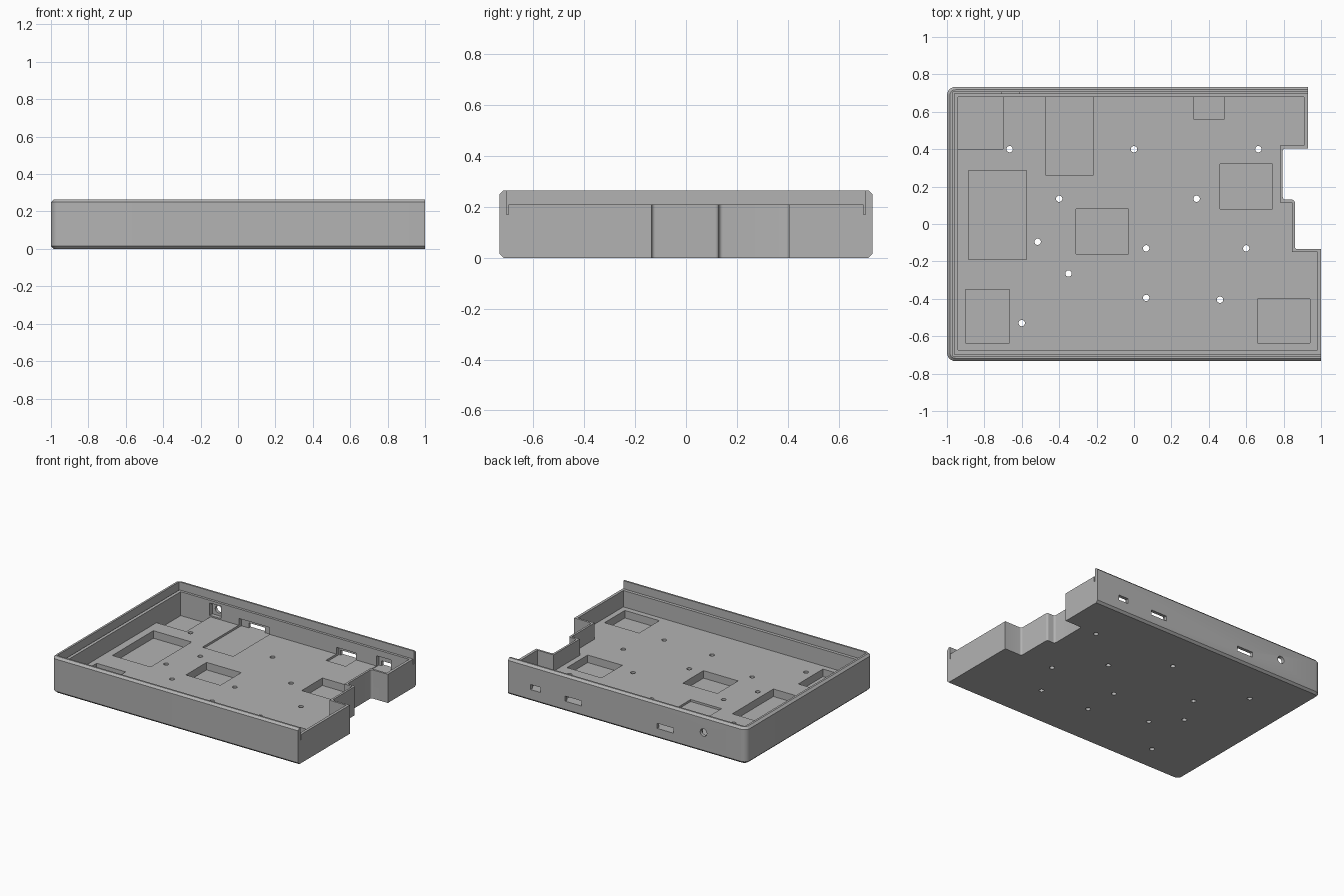
import bpy
import bmesh
import math

cube = bpy.data.objects.get("Cube")
if cube:
    bpy.data.objects.remove(cube, do_unlink=True)

# One plain grey plastic
grey = bpy.data.materials.new("grey_plastic")
grey.use_nodes = True
grey.diffuse_color = (0.45, 0.45, 0.45, 1)
grey.node_tree.nodes["Principled BSDF"].inputs["Base Color"].default_value = (0.45, 0.45, 0.45, 1)

cutters = []


def make_object(name, bm):
    bmesh.ops.recalc_face_normals(bm, faces=bm.faces)
    mesh = bpy.data.meshes.new(name)
    bm.to_mesh(mesh)
    bm.free()
    mesh.materials.append(grey)
    obj = bpy.data.objects.new(name, mesh)
    bpy.context.collection.objects.link(obj)
    return obj


def prism(points, z0, z1, rounded=None, radius=0):
    """Extrude a plan outline; round the upright edges chosen by a rule."""
    bm = bmesh.new()
    face = bm.faces.new([bm.verts.new((x, y, z0)) for x, y in points])
    top = bmesh.ops.extrude_face_region(bm, geom=[face])["geom"]
    bmesh.ops.translate(bm, vec=(0, 0, z1 - z0),
                        verts=[v for v in top if isinstance(v, bmesh.types.BMVert)])
    if rounded:
        edges = [e for e in bm.edges
                 if abs(e.verts[0].co.z - e.verts[1].co.z) > 0.01 and rounded(e.verts[0].co)]
        bmesh.ops.bevel(bm, geom=edges, offset=radius, segments=5, profile=0.5, affect='EDGES')
    return bm


def rect(x0, x1, y0, y1):
    return [(x0, y0), (x1, y0), (x1, y1), (x0, y1)]


def cut_box(name, x0, x1, y0, y1, z0, z1):
    cutters.append(make_object(name, prism(rect(x0, x1, y0, y1), z0, z1)))


def cut_round(name, centre, radius, depth, along_y=False):
    bm = bmesh.new()
    bmesh.ops.create_cone(bm, cap_ends=True, segments=24, radius1=radius, radius2=radius, depth=depth)
    obj = make_object(name, bm)
    obj.location = centre
    if along_y:
        obj.rotation_euler.x = math.pi / 2
    cutters.append(obj)


# Outer block: rounded left corners, chamfered top and bottom edges
HEIGHT, FLOOR, LEDGE, FAR = 0.265, 0.09, 0.21, 1.3
bm = prism(rect(-1, 1.2, -0.733, 0.733), 0, HEIGHT, lambda c: c.x < 0, 0.045)
rims = [e for e in bm.edges if abs(e.verts[0].co.z - e.verts[1].co.z) < 0.001]
bmesh.ops.bevel(bm, geom=rims, offset=0.015, segments=1, affect='EDGES')
tray = make_object("case_tray", bm)

# Stepped right side
steps = [(1, -1), (FAR, -1), (FAR, 1), (0.93, 1), (0.93, 0.405), (0.795, 0.405),
         (0.795, 0.13), (0.86, 0.13), (0.86, -0.135), (1, -0.135)]
cutters.append(make_object("side_step_cutter",
                           prism(steps, -0.1, 0.5, lambda c: c.x < 0.9, 0.015)))

# Main cavity, following the steps
cavity = [(-0.94, -0.675), (0.98, -0.675), (0.98, -0.15), (0.845, -0.15), (0.845, 0.115),
          (0.78, 0.115), (0.78, 0.42), (0.91, 0.42), (0.91, 0.68), (-0.94, 0.68)]
cutters.append(make_object("cavity_cutter", prism(cavity, FLOOR, 0.5)))

# Rim recess above the ledge, with a thin groove along three sides
cut_box("rim_cutter", -0.97, FAR, -0.705, 0.705, LEDGE, 0.5)
for side in (-1, 1):
    y0, y1 = sorted((side * 0.698, side * 0.705))
    cut_box("groove_cutter", -0.97, FAR, y0, y1, 0.17, 0.3)
cut_box("groove_cutter", -0.97, -0.963, -0.705, 0.705, 0.17, 0.3)

# Sunken pockets in the floor
for x0, x1, y0, y1 in [(-0.94, -0.7, 0.4, 0.68), (-0.885, -0.575, -0.19, 0.285),
                       (-0.31, -0.03, -0.16, 0.08), (0.46, 0.74, 0.08, 0.32),
                       (0.66, 0.94, -0.635, -0.4), (-0.9, -0.665, -0.635, -0.35)]:
    cut_box("floor_pocket_cutter", x0, x1, y0, y1, 0.035, 0.15)

# Connector bays and the windows through the back wall
for x, half_bay, y0, z0, z1, half_window in [(-0.345, 0.125, 0.26, 0.075, 0.14, 0.065),
                                             (0.4, 0.08, 0.56, 0.075, 0.14, 0.065),
                                             (0.705, 0.06, 0.62, 0.085, 0.165, 0.04)]:
    cut_box("bay_cutter", x - half_bay, x + half_bay, y0, 0.71, z0, z1)
    cut_box("window_cutter", x - half_window, x + half_window, 0.66, 0.8, z0, z0 + 0.037)

# Round socket with a square bay behind it
cut_box("socket_bay_cutter", -0.705, -0.615, 0.64, 0.71, 0.1, 0.19)
cut_round("socket_cutter", (-0.655, 0.72, 0.145), 0.027, 0.2, along_y=True)

# Screw holes
for x, y in [(-0.665, 0.4), (0, 0.4), (0.665, 0.4), (-0.4, 0.135), (0.335, 0.135),
             (-0.515, -0.095), (0.065, -0.13), (0.6, -0.13), (-0.35, -0.265),
             (0.065, -0.395), (0.46, -0.405), (-0.6, -0.53)]:
    cut_round("screw_hole_cutter", (x, y, 0.05), 0.017, 0.3)

# Carve everything, keep the result, drop the cutters
for cutter in cutters:
    cutter.hide_render = True
    mod = tray.modifiers.new(cutter.name, 'BOOLEAN')
    mod.operation = 'DIFFERENCE'
    mod.solver = 'EXACT'
    mod.object = cutter
bpy.context.view_layer.update()
carved = bpy.data.meshes.new_from_object(tray.evaluated_get(bpy.context.evaluated_depsgraph_get()))
tray.modifiers.clear()
tray.data = carved
for cutter in cutters:
    bpy.data.objects.remove(cutter, do_unlink=True)
carved.materials.clear()
carved.materials.append(grey)
carved.polygons.foreach_set("material_index", [0] * len(carved.polygons))

for obj in bpy.context.selected_objects:
    obj.select_set(False)
tray.select_set(True)
bpy.context.view_layer.objects.active = tray
bpy.ops.object.shade_smooth_by_angle(angle=math.radians(25))
